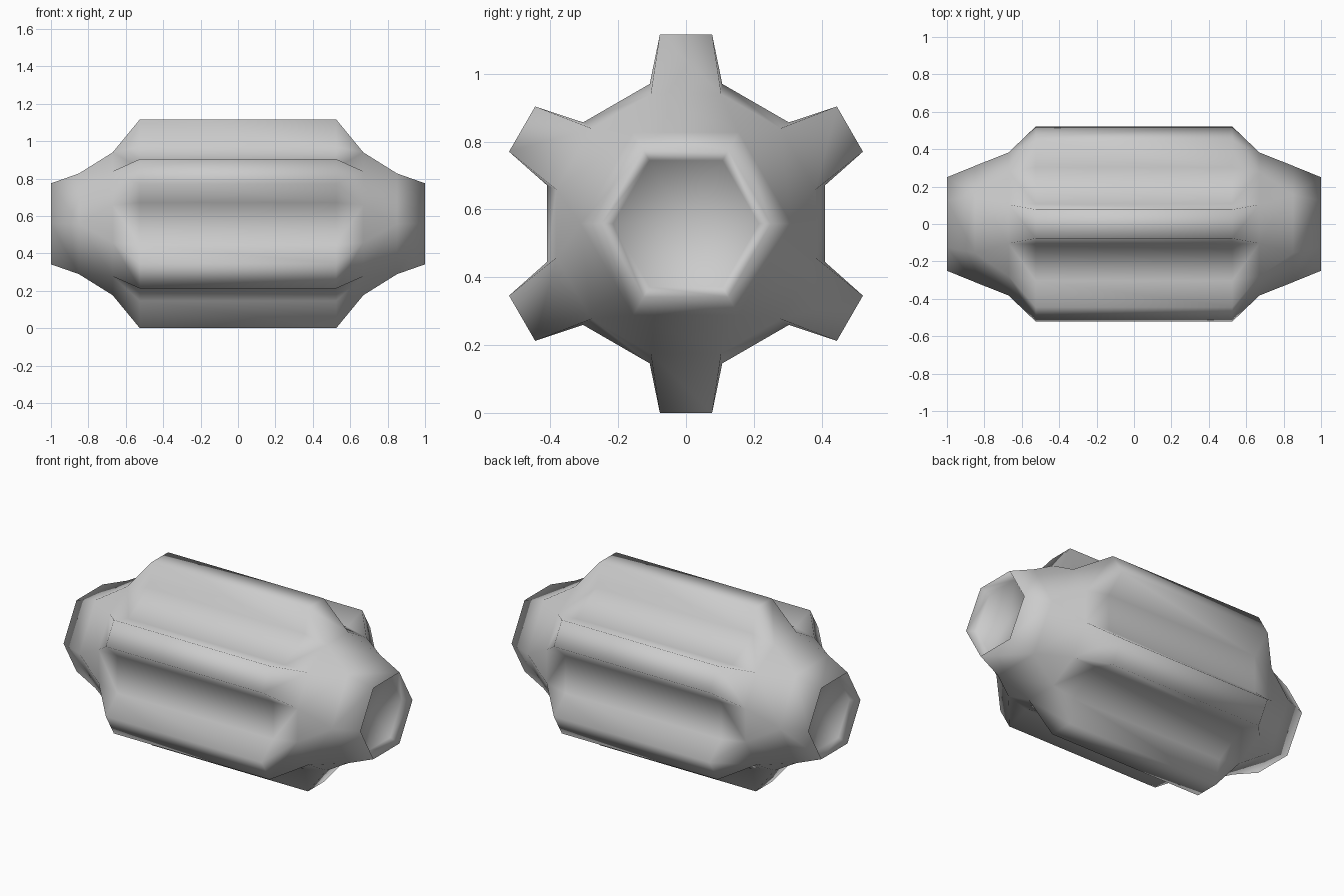
import bpy, bmesh
from math import sin, cos, radians

if "Cube" in bpy.data.objects:
    bpy.data.objects.remove(bpy.data.objects["Cube"])

CZ = 0.558  # axis height
bm = bmesh.new()


def hex_ring(x, r):
    # plain hexagon, corners at 0, 60, 120 ... degrees
    return [bm.verts.new((x, r * cos(radians(60 * k)), CZ + r * sin(radians(60 * k))))
            for k in range(6)]


def pair_ring(x, half, h):
    # six edge pairs, centred on 30, 90, 150 ... degrees
    ring = []
    for k in range(6):
        a = radians(30 + 60 * k)
        for s in (half, -half):
            ring.append(bm.verts.new((x, h * cos(a) + s * sin(a),
                                      CZ + h * sin(a) - s * cos(a))))
    return ring


def bridge(a, b):
    n = len(a)
    for i in range(n):
        bm.faces.new((a[i], a[(i + 1) % n], b[(i + 1) % n], b[i]))


base, tip = [], []
for side in (-1, 1):
    # end of the body, with a hollow dish
    mouth = hex_ring(side * 1.0, 0.25)
    lip = hex_ring(side * 0.95, 0.215)
    neck = hex_ring(side * 0.85, 0.311)
    shoulder = pair_ring(side * 0.67, 0.104, 0.382)
    b = pair_ring(side * 0.525, 0.107, 0.412)
    t = pair_ring(side * 0.525, 0.077, 0.558)
    base.append(b)
    tip.append(t)
    centre = bm.verts.new((side * 0.90, 0, CZ))
    bridge(mouth, neck)
    bridge(lip, mouth)
    for k in range(6):
        p, q, n = 2 * k, 2 * k + 1, (2 * k + 2) % 12
        m = (k + 1) % 6
        bm.faces.new((centre, lip[k], lip[m]))
        # shoulder: quads toward the fins, triangles toward the valleys
        bm.faces.new((neck[k], neck[m], shoulder[q], shoulder[p]))
        bm.faces.new((neck[m], shoulder[n], shoulder[q]))
        # sloped fin end and its cheeks
        bm.faces.new((shoulder[p], shoulder[q], t[q], t[p]))
        bm.faces.new((shoulder[p], t[p], b[p]))
        bm.faces.new((shoulder[q], b[q], t[q]))
        bm.faces.new((shoulder[q], shoulder[n], b[n], b[q]))

# long fins and valleys
for k in range(6):
    p, q, n = 2 * k, 2 * k + 1, (2 * k + 2) % 12
    for (r1, i), (r2, j) in (((base, p), (tip, p)), ((tip, p), (tip, q)),
                             ((tip, q), (base, q)), ((base, q), (base, n))):
        bm.faces.new((r1[0][i], r2[0][j], r2[1][j], r1[1][i]))

bmesh.ops.recalc_face_normals(bm, faces=bm.faces)
for f in bm.faces:
    f.smooth = True
mesh = bpy.data.meshes.new("finned_barrel")
bm.to_mesh(mesh)
bm.free()
bpy.context.collection.objects.link(bpy.data.objects.new("finned_barrel", mesh))
